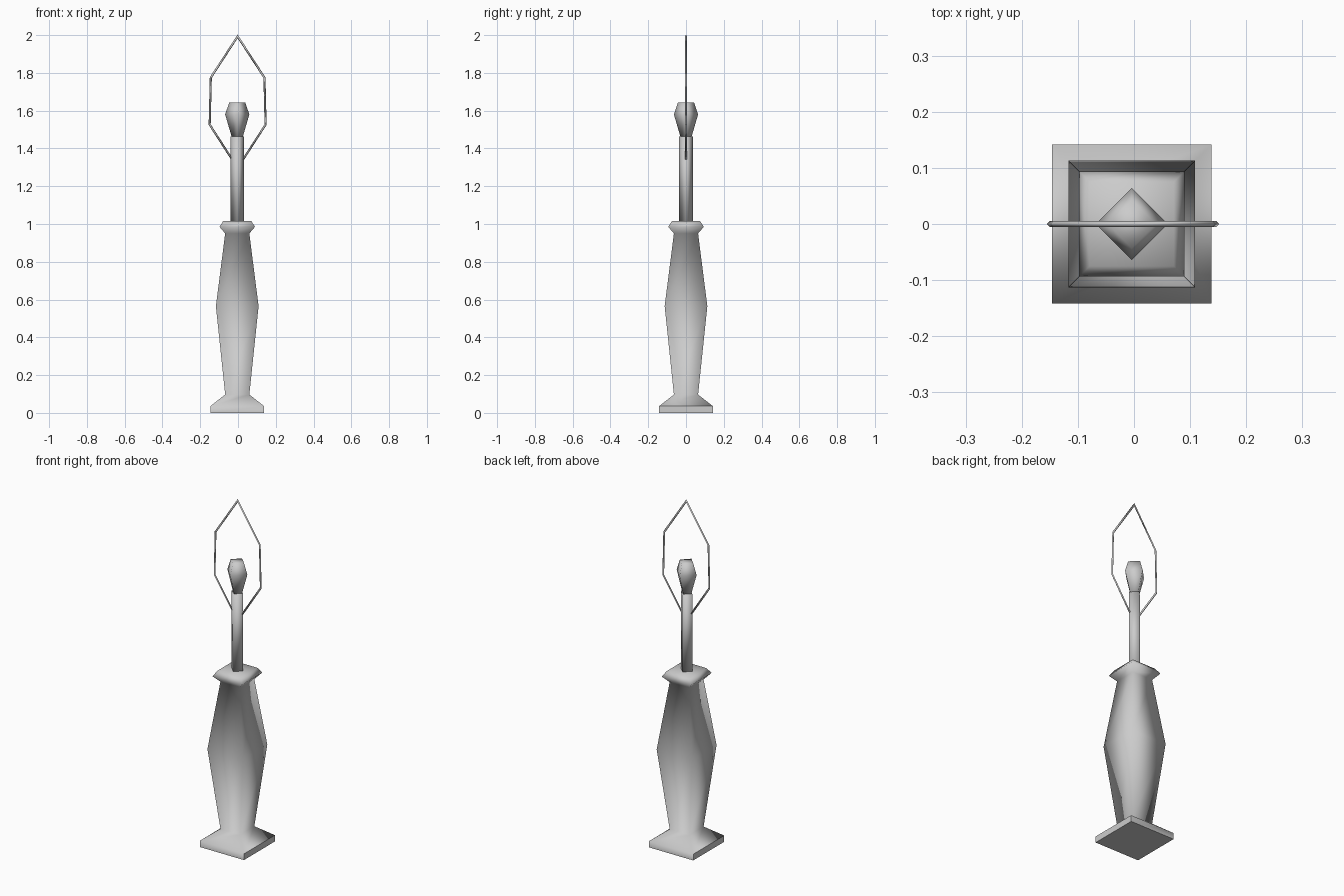
import bpy
import bmesh
import math
from mathutils import Vector

if "Cube" in bpy.data.objects:
    bpy.data.objects.remove(bpy.data.objects["Cube"])

GREY = (0.6, 0.6, 0.6, 1)
AXIS_X = -0.004

grey = bpy.data.materials.new("plain grey")
grey.use_nodes = True
grey.diffuse_color = GREY
grey.node_tree.nodes["Principled BSDF"].inputs["Base Color"].default_value = GREY


def loft(name, rings, sharp=lambda edge: False):
    """Skin a stack of four-point rings, cap both ends and shade smooth."""
    bm = bmesh.new()
    loops = [[bm.verts.new(p) for p in ring] for ring in rings]
    for a, b in zip(loops, loops[1:]):
        for i in range(4):
            j = (i + 1) % 4
            bm.faces.new((a[i], a[j], b[j], b[i]))
    bm.faces.new(loops[0][::-1])
    bm.faces.new(loops[-1])
    bmesh.ops.recalc_face_normals(bm, faces=bm.faces)
    for face in bm.faces:
        face.smooth = True
    for edge in bm.edges:
        edge.smooth = not sharp(edge)
    mesh = bpy.data.meshes.new(name)
    bm.to_mesh(mesh)
    bm.free()
    mesh.materials.append(grey)
    obj = bpy.data.objects.new(name, mesh)
    bpy.context.collection.objects.link(obj)
    return obj


def turned(profile, start):
    """Four-sided rings from (radius to corner, height) pairs."""
    angles = [start + i * math.pi / 2 for i in range(4)]
    return [[(AXIS_X + r * math.cos(a), r * math.sin(a), z) for a in angles]
            for r, z in profile]


def base_crease(edge):
    """Bottom rim, and the top edge of the plinth on its left and right."""
    a, b = (v.co for v in edge.verts)
    if max(a.z, b.z) < 0.01:
        return True
    return max(a.z, b.z) < 0.05 and abs(a.x - b.x) < 0.01


# Square body with plinth, swelling column and collar
widths = [(0.142, 0), (0.142, 0.036), (0.064, 0.097), (0.113, 0.565),
          (0.064, 0.95), (0.094, 0.985), (0.075, 1.015)]
loft("lamp_body", turned([(w * math.sqrt(2), z) for w, z in widths], math.pi / 4),
     base_crease)

# Diamond-section neck and bulb
loft("neck", turned([(0.037, 1.01), (0.037, 1.463)], 0))
loft("bulb", turned([(0.029, 1.46), (0.064, 1.58), (0.043, 1.642)], 0))

# Wire harp: one side path mirrored about the centre, swept with a diamond section
side = [(0.028, 1.34), (0.148, 1.526), (0.142, 1.775)]
path = [Vector((-x, 0, z)) for x, z in side] + [Vector((0, 0, 1.993))]
path += [Vector((x, 0, z)) for x, z in reversed(side)]
path = [p + Vector((AXIS_X / 2, 0, 0)) for p in path]
R = 0.0055
rings = []
for i, p in enumerate(path):
    before = (p - path[max(i - 1, 0)]).normalized()
    after = (path[min(i + 1, len(path) - 1)] - p).normalized()
    along = (before + after).normalized()
    across = Vector((-along.z, 0, along.x)) * R / max(along.dot(after or before), 0.5)
    if i in (0, len(path) - 1):
        across = Vector((-along.z, 0, along.x)) * R
    depth = Vector((0, R, 0))
    rings.append([p + across, p + depth, p - across, p - depth])
loft("harp", rings)
